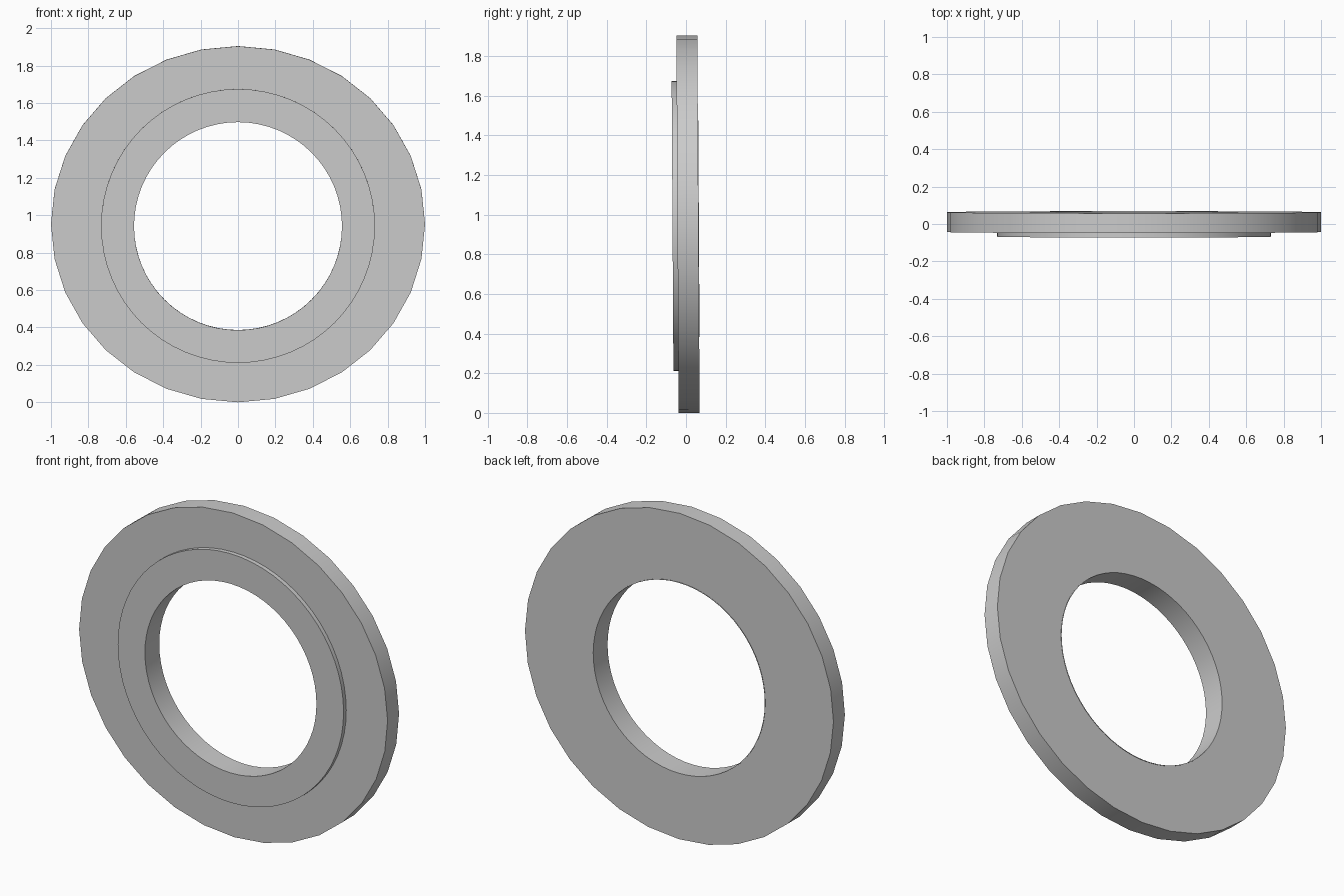
import bpy, bmesh
from math import sin, cos, pi, radians
from mathutils import Matrix

if "Cube" in bpy.data.objects:
    bpy.data.objects.remove(bpy.data.objects["Cube"])

N = 64
TILT = radians(0.35)


def circle(rx, rz, cz, sides):
    """N points in the xz plane lying on a polygon with the given side count."""
    pts = []
    step = N // sides
    for i in range(N):
        k, f = divmod(i, step)
        a, b = 2 * pi * k / sides, 2 * pi * (k + 1) / sides
        t = f / step
        pts.append((rx * ((1 - t) * cos(a) + t * cos(b)),
                    cz + rz * ((1 - t) * sin(a) + t * sin(b))))
    return pts


def annulus(name, outer, inner, y_front, y_back):
    """Closed flat ring between two outlines, leaning very slightly forward."""
    bm = bmesh.new()
    loops = [[bm.verts.new((x, y, z)) for x, z in pts]
             for pts, y in ((outer, y_front), (outer, y_back),
                            (inner, y_back), (inner, y_front))]
    for j in range(4):
        a, b = loops[j], loops[(j + 1) % 4]
        for i in range(N):
            k = (i + 1) % N
            bm.faces.new((a[i], a[k], b[k], b[i]))
    pivot = Matrix.Translation((0, 0, 0.952))
    bm.transform(pivot @ Matrix.Rotation(TILT, 4, 'X') @ pivot.inverted())
    bmesh.ops.recalc_face_normals(bm, faces=bm.faces)
    me = bpy.data.meshes.new(name)
    bm.to_mesh(me)
    bm.free()
    ob = bpy.data.objects.new(name, me)
    bpy.context.collection.objects.link(ob)
    bpy.ops.object.select_all(action='DESELECT')
    ob.select_set(True)
    bpy.context.view_layer.objects.active = ob
    bpy.ops.object.shade_smooth_by_angle(angle=radians(30))
    return ob


# Wide 32-sided outer disc
annulus("outer_disc", circle(1.0, 0.952, 0.952, 32),
        circle(0.558, 0.558, 0.942, 64), -0.043, 0.063)

# Raised inner collar, passing through the bore
annulus("raised_collar", circle(0.732, 0.732, 0.943, 64),
        circle(0.556, 0.556, 0.942, 64), -0.068, -0.040)
annulus("bore_sleeve", circle(0.559, 0.559, 0.942, 64),
        circle(0.556, 0.556, 0.942, 64), -0.045, 0.065)
